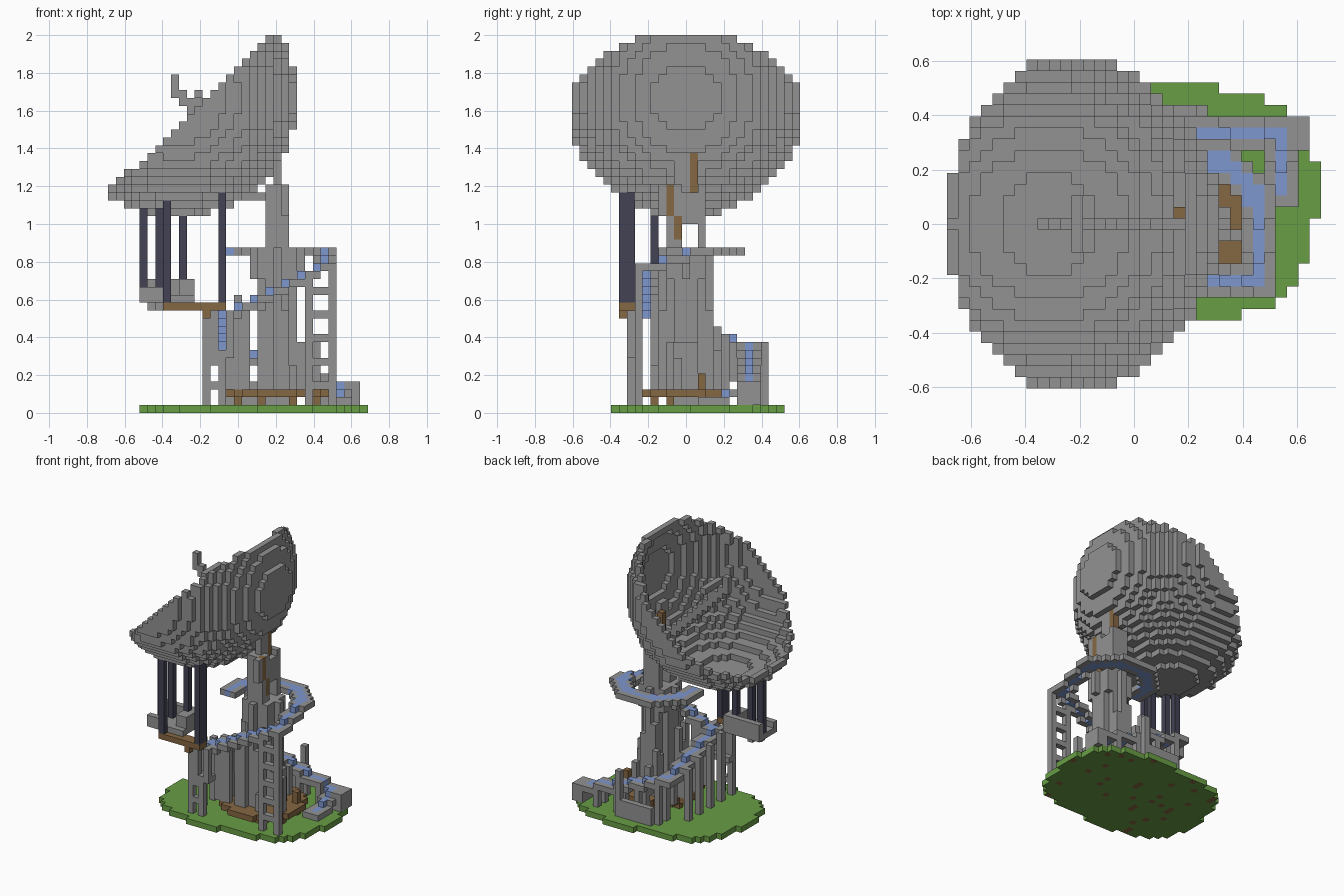
import bpy, bmesh, math, random

cube = bpy.data.objects.get("Cube")
if cube:
    bpy.data.objects.remove(cube, do_unlink=True)

random.seed(4)
U = 1 / 24          # edge of one block
COLOURS = {
    "grey_stone": (0.29, 0.29, 0.29),
    "blue_path": (0.21, 0.31, 0.62),
    "green_grass": (0.14, 0.34, 0.06),
    "brown_wood": (0.235, 0.135, 0.055),
    "dark_slate": (0.055, 0.055, 0.088),
}
GREY, BLUE, GREEN, BROWN, DARK = range(len(COLOURS))

materials = []
for name, rgb in COLOURS.items():
    m = bpy.data.materials.new(name)
    m.use_nodes = True
    m.diffuse_color = (*rgb, 1)
    bsdf = m.node_tree.nodes["Principled BSDF"]
    bsdf.inputs["Base Color"].default_value = (*rgb, 1)
    bsdf.inputs["Roughness"].default_value = 0.9
    materials.append(m)

grid = {}           # block position -> (part, colour); the first part placed wins


def put(part, colour, i, j, k):
    grid.setdefault((i, j, k), (part, colour))


def box(part, colour, xs, ys, zs):
    """Fill a box of blocks; each range includes both ends."""
    for i in range(xs[0], xs[1] + 1):
        for j in range(ys[0], ys[1] + 1):
            for k in range(zs[0], zs[1] + 1):
                put(part, colour, i, j, k)


def post(part, colour, i, j, low, high):
    box(part, colour, (i, i), (j, j), (low, high))


def disc(part, colour, cx, cy, r, zs):
    n = int(r) + 1
    for i in range(cx - n, cx + n + 1):
        for j in range(cy - n, cy + n + 1):
            if math.hypot(i - cx, j - cy) <= r:
                post(part, colour, i, j, *zs)


def ladder(part, left, right, j, top):
    """Two legs joined by rungs."""
    for k in range(1, top + 1):
        for i in range(left, right + 1):
            if i in (left, right) or k % 3 == 0:
                put(part, GREY, i, j, k)


def in_ball(i, j, k):
    return math.sqrt((i + 7.5) ** 2 + j * j + (k - 39.5) ** 2) <= 15.12


# Wooden brace that pokes through the dish
post("dish_brace", BROWN, 5, 1, 28, 32)
post("dish_brace", BROWN, 4, 1, 30, 33)

# Dish: one block thick shell of a ball, cut by a sloping plane
for i in range(-17, 9):
    for j in range(-15, 16):
        for k in range(24, 48):
            if in_ball(i, j, k) and k - 0.97 * i <= 43.6:
                inside = all(in_ball(i + s, j, k) and in_ball(i, j + s, k)
                             and in_ball(i, j, k + s) for s in (-1, 1))
                if not inside:
                    put("dish", GREY, i, j, k)

# Receiver arm running up the dish axis, with a cross bar and a raised tip
for n in range(12):
    post("receiver_arm", GREY, 3 - n, 0, 29 + n, 30 + n)
post("receiver_arm", GREY, -8, 0, 40, 42)
box("receiver_arm", GREY, (-5, -5), (-2, 2), (40, 40))
post("receiver_arm", GREY, -5, 0, 38, 39)

# Fork mount that carries the dish, with wooden braces
post("mount_brace", BROWN, 6, -2, 25, 28)
post("mount_brace", BROWN, 6, -1, 22, 24)
post("dish_mount", GREY, 6, -3, 25, 28)
box("dish_mount", GREY, (4, 6), (-2, -1), (21, 28))
box("dish_mount", GREY, (4, 6), (2, 2), (21, 28))
box("dish_mount", GREY, (4, 6), (0, 1), (24, 27))
box("dish_mount", GREY, (5, 5), (-1, 0), (28, 34))
box("dish_mount", GREY, (1, 3), (0, 0), (27, 27))

# Winding stair: blue treads, given by the corner points of its flights
corners = [(13, 3, 1), (13, 8, 3), (-2, 8, 8), (-2, -5, 12), (11, -5, 18), (11, 1, 20)]
treads = {}
for a, b in zip(corners, corners[1:]):
    n = max(abs(b[0] - a[0]), abs(b[1] - a[1]))
    for s in range(n + 1):
        i, j, k = (round(p + (q - p) * s / n) for p, q in zip(a, b))
        treads.setdefault((i, j), k)
for (i, j), k in treads.items():
    put("stair_treads", BLUE, i, j, k)

# Ring walkway round the top of the tower, open on the front
for i in range(-3, 13):
    for j in range(-1, 8):
        r = math.hypot(i - 5, j)
        if 4.6 < r <= 7.65 and (j >= 2 or i < 5):
            put("ring_walkway", BLUE if 5.3 < r < 6.9 else GREY, i, j, 20)

# Stone kerbs on both sides of the stair, level with the lower tread beside them
kerb = {}
for (i, j), k in treads.items():
    for di in (-1, 0, 1):
        for dj in (-1, 0, 1):
            spot = (i + di, j + dj)
            if spot not in treads and spot != (-2, -6):
                kerb[spot] = min(k, kerb.get(spot, k))
for (i, j), k in kerb.items():
    put("stair_kerb", GREY, i, j, k)

# Posts under the stair: inner and outer rows on the back and left flights
for i in (-1, 3, 7, 11):
    for j in (7, 9):
        post("stair_posts", GREY, i, j, 1, treads[i, 8])
for j in (-4, -1, 2, 5):
    post("stair_posts", GREY, -4, j, 1, treads[-2, j])
    post("stair_posts", GREY, -1, j, 3, treads[-2, j])
for i in (0, 1, 4):
    post("stair_posts", GREY, i, -4, 3, treads[i, -5])
post("stair_posts", GREY, 3, 6, 4, 8)
post("stair_posts", GREY, 6, 10, 1, 8)

# Tower shaft with flutes front and back, low steps and a wider head
disc("tower", GREY, 5, 0, 2.5, (1, 20))
for i, top in ((3, 9), (4, 14), (5, 17), (6, 12)):
    for j in (-3, 3):
        post("tower_flutes", GREY, i, j, 3, top)
box("tower_flutes", GREY, (8, 8), (-1, 1), (3, 8))
post("tower_flutes", GREY, 9, -1, 3, 6)
disc("tower_head", GREY, 5, 0, 3.1, (17, 20))

# Wooden deck on short feet, with stone posts of mixed height round it
disc("deck", BROWN, 5, 0, 6.5, (2, 2))
post("deck_stub", BROWN, 10, 2, 3, 4)
heights = (4, 7, 10, 14, 6, 12, 5, 8)
for n, top in enumerate(heights):
    a = (n + 0.5) * math.tau / len(heights)
    i, j = round(5 + 5 * math.cos(a)), round(4.8 * math.sin(a))
    post("deck_posts", GREY, i, j, 3, top)
    post("deck_feet", BROWN, i, j, 1, 1)

# Ladder-like pillars under the front flight
ladder("right_pillar", 9, 12, -6, 17)
ladder("left_pillar", -4, -2, -7, 7)
box("left_pillar", GREY, (-4, -3), (-7, -7), (8, 12))
post("left_pillar", GREY, -1, -7, 8, 12)
box("left_pillar", GREY, (-4, -1), (-7, -6), (7, 7))

# Low walls by the lower flight
box("stair_end_wall", GREY, (14, 15), (7, 9), (1, 3))
box("back_wall", GREY, (0, 6), (10, 10), (1, 3))

# Hanging platform, its wooden beam and the dark rods up to the dish
box("hanging_platform", GREY, (-12, -6), (-7, -3), (14, 14))
disc("hanging_platform", GREY, -10, -5, 1, (13, 13))
box("hanging_platform", GREY, (-12, -6), (-3, -3), (15, 16))
box("hanging_platform", GREY, (-12, -10), (-7, -7), (15, 15))
box("hanging_platform", GREY, (-7, -6), (-6, -4), (15, 16))
box("wooden_beam", BROWN, (-9, -2), (-8, -7), (13, 13))
post("wooden_beam", BROWN, -4, -8, 12, 12)
for i, j, low, high in ((-12, -4, 15, 25), (-10, -4, 15, 25), (-7, -4, 16, 25),
                        (-9, -8, 14, 26), (-2, -7, 14, 27), (-2, -8, 14, 27)):
    post("dark_rods", DARK, i, j, low, high)

# Grass island: rounded outline leaning to one diagonal, with dirt spots below
dirt = set()
for i in range(-12, 17):
    for j in range(-9, 13):
        u, v = (i - 2) / 14.05, (j - 1.5) / 10.5
        if abs(u) ** 3 + abs(v) ** 3 - 0.15 * u * v <= 1:
            put("grass", GREEN, i, j, 0)
            if random.random() < 0.06:
                dirt.add((i, j))

# Turn the blocks of each part into a mesh of its exposed faces
parts = {}
for cell, (part, colour) in grid.items():
    parts.setdefault(part, {})[cell] = colour

for part, cells in parts.items():
    bm = bmesh.new()
    verts = {}

    def vert(p):
        if p not in verts:
            verts[p] = bm.verts.new(((p[0] - 0.5) * U, (p[1] - 0.5) * U, p[2] * U))
        return verts[p]

    for cell, colour in cells.items():
        for axis in range(3):
            for side in (0, 1):
                near = list(cell)
                near[axis] += 2 * side - 1
                if tuple(near) in grid:
                    continue
                b, c = (axis + 1) % 3, (axis + 2) % 3
                loop = []
                for s, t in ((0, 0), (1, 0), (1, 1), (0, 1)):
                    p = list(cell)
                    p[axis] += side
                    p[b] += s
                    p[c] += t
                    loop.append(vert(tuple(p)))
                face = bm.faces.new(loop if side else loop[::-1])
                below = part == "grass" and axis == 2 and side == 0
                face.material_index = BROWN if below and cell[:2] in dirt else colour
    mesh = bpy.data.meshes.new(part)
    bm.to_mesh(mesh)
    bm.free()
    for m in materials:
        mesh.materials.append(m)
    bpy.context.scene.collection.objects.link(bpy.data.objects.new(part, mesh))
